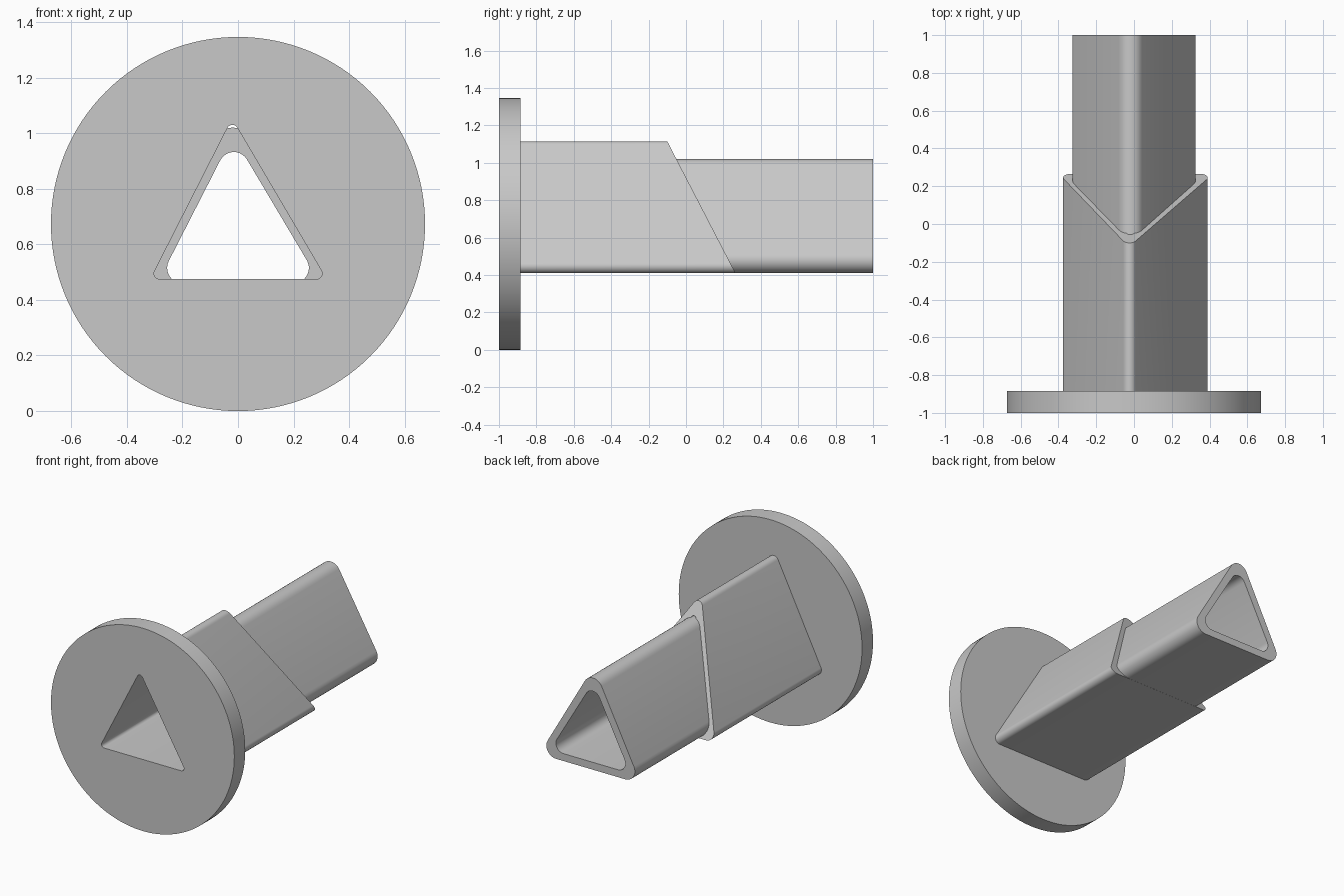
import bpy
import bmesh
import math
from mathutils import Vector

cube = bpy.data.objects.get("Cube")
if cube:
    bpy.data.objects.remove(cube, do_unlink=True)

grey = bpy.data.materials.new("plain grey")
grey.use_nodes = True
GREY = (0.58, 0.58, 0.58, 1)
grey.diffuse_color = GREY
grey.node_tree.nodes["Principled BSDF"].inputs["Base Color"].default_value = GREY


def circle(radius, z, count=128):
    return [(radius * math.cos(math.tau * i / count),
             z + radius * math.sin(math.tau * i / count)) for i in range(count)]


def rounded_triangle(left, right, base, apex_x, apex_z, r, steps=10):
    """Rounded triangle in x, z from its extreme left, right, base and apex."""
    centres = [Vector((left + r, base + r)), Vector((right - r, base + r)),
               Vector((apex_x, apex_z - r))]
    points = []
    for i, c in enumerate(centres):
        before, after = c - centres[i - 1], centres[(i + 1) % 3] - c
        a0 = math.atan2(-before.x, before.y)
        a1 = math.atan2(-after.x, after.y)
        sweep = (a1 - a0) % math.tau
        for k in range(steps + 1):
            a = a0 + sweep * k / steps
            points.append((c.x + r * math.cos(a), c.y + r * math.sin(a)))
    return points


def hollow_prism(name, outer, inner, front, back, front_cap=True):
    """Extrude a profile with a hole along y; back gives the end y at height z."""
    bm = bmesh.new()
    caps = [[], []]
    for profile in (outer, inner):
        near = [bm.verts.new((x, front, z)) for x, z in profile]
        far = [bm.verts.new((x, back(z), z)) for x, z in profile]
        for i in range(len(profile)):
            j = (i + 1) % len(profile)
            bm.faces.new((near[i], near[j], far[j], far[i]))
            caps[0].append(bm.edges.get((near[i], near[j])))
            caps[1].append(bm.edges.get((far[i], far[j])))
    for edges in caps if front_cap else caps[1:]:
        bmesh.ops.triangle_fill(bm, edges=edges, use_beauty=True)
    bmesh.ops.recalc_face_normals(bm, faces=bm.faces[:])
    mesh = bpy.data.meshes.new(name)
    bm.to_mesh(mesh)
    bm.free()
    mesh.materials.append(grey)
    obj = bpy.data.objects.new(name, mesh)
    bpy.context.collection.objects.link(obj)
    bpy.ops.object.select_all(action='DESELECT')
    obj.select_set(True)
    bpy.context.view_layer.objects.active = obj
    bpy.ops.object.shade_smooth_by_angle(angle=math.radians(30))
    return obj


# Shared triangular bore of the flange and sleeve
bore = rounded_triangle(-0.302, 0.303, 0.475, -0.02, 1.03, 0.02)

# Round flange
hollow_prism("flange", circle(0.673, 0.673), bore, -1, lambda z: -0.885)

# Outer sleeve with a slanted back end
sleeve = rounded_triangle(-0.375, 0.39, 0.41, -0.024, 1.115, 0.037)
hollow_prism("outer_sleeve", sleeve, bore, -0.885,
             lambda z: 0.265 - (z - 0.41) * 0.518, front_cap=False)

# Inner tube with rounder corners
tube = rounded_triangle(-0.325, 0.325, 0.411, -0.018, 1.02, 0.07)
tube_bore = rounded_triangle(-0.255, 0.255, 0.46, -0.015, 0.932, 0.055)
hollow_prism("inner_tube", tube, tube_bore, -0.1, lambda z: 1)
